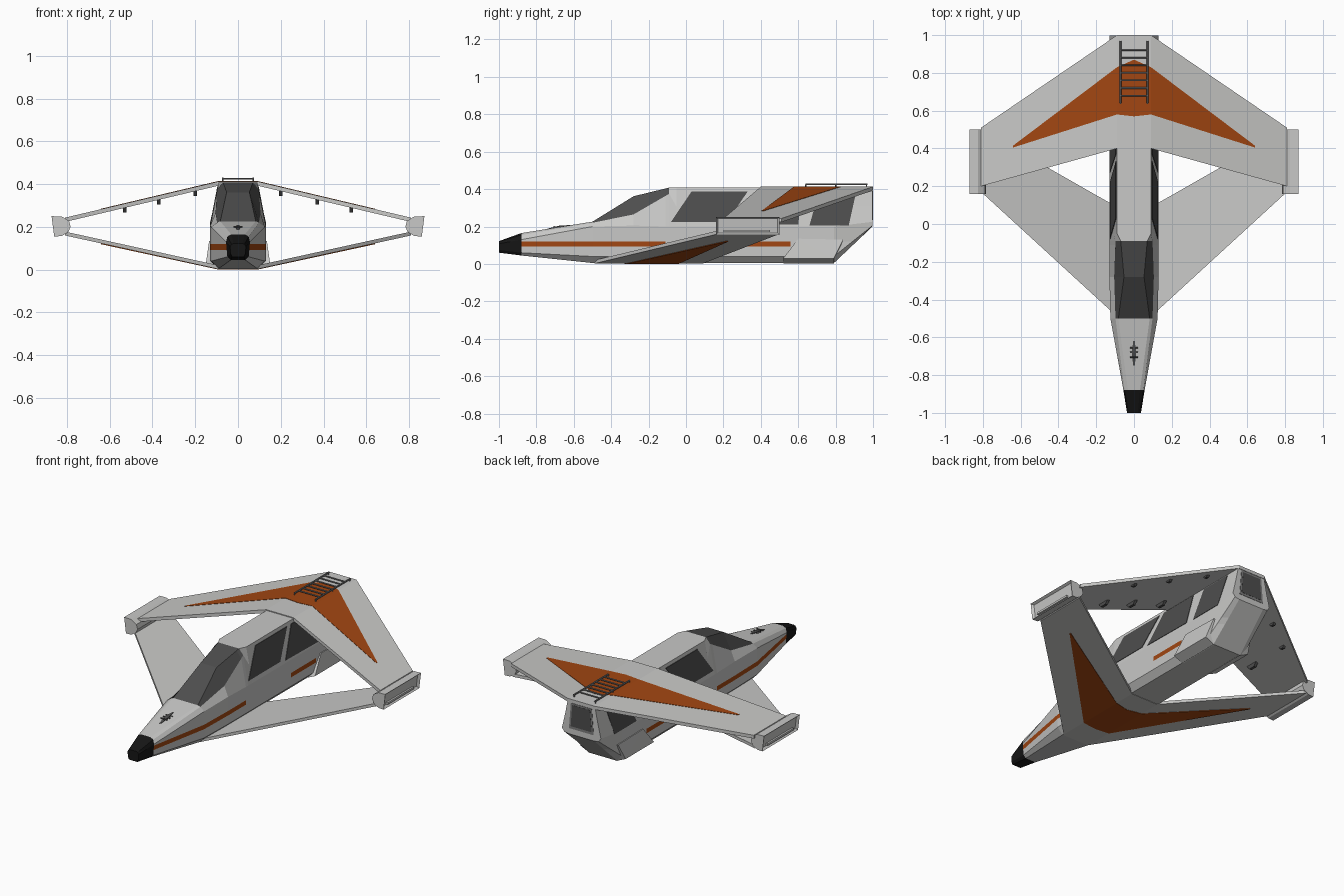
import bpy, bmesh, math
from mathutils import Vector

if "Cube" in bpy.data.objects:
    bpy.data.objects.remove(bpy.data.objects["Cube"])


def material(name, rgb):
    m = bpy.data.materials.new(name)
    m.diffuse_color = (*rgb, 1)
    m.use_nodes = True
    m.node_tree.nodes["Principled BSDF"].inputs["Base Color"].default_value = m.diffuse_color
    return m


GREY = material("light grey", (0.58, 0.58, 0.57))
ORANGE = material("burnt orange", (0.36, 0.062, 0.006))
GLASS = material("dark glass", (0.075, 0.075, 0.075))
BLACK = material("nose black", (0.008, 0.008, 0.008))
FRAME = material("frame grey", (0.2, 0.2, 0.2))


def finish(bm, name, mats, mirror=False):
    bmesh.ops.recalc_face_normals(bm, faces=bm.faces[:])
    me = bpy.data.meshes.new(name)
    bm.to_mesh(me)
    bm.free()
    ob = bpy.data.objects.new(name, me)
    bpy.context.collection.objects.link(ob)
    for m in mats:
        me.materials.append(m)
    if mirror:
        ob.modifiers.new("mirror", "MIRROR").use_clip = True
    return ob


def loft(bm, rings):
    """Skin closed rings and cap both ends; returns faces as rows."""
    vs = [[bm.verts.new(p) for p in r] for r in rings]
    n = len(vs[0])
    rows = [[bm.faces.new((a[i], a[(i + 1) % n], b[(i + 1) % n], b[i])) for i in range(n)]
            for a, b in zip(vs, vs[1:])]
    bm.faces.new(vs[0])
    bm.faces.new(vs[-1])
    return rows


def slab(name, cols, thick, mat):
    """Mirrored sheet: columns (x, y front, y rear, z bottom) from centre outwards."""
    bm = bmesh.new()
    rows = loft(bm, [[(x, a, z), (x, b, z), (x, b, z + thick), (x, a, z + thick)]
                     for x, a, b, z in cols])
    centre = [f for f in bm.faces if all(abs(v.co.x) < 1e-6 for v in f.verts)]
    bmesh.ops.delete(bm, geom=centre, context="FACES_ONLY")
    return finish(bm, name, [mat], True)


def box(bm, lo, hi):
    (x0, y0, z0), (x1, y1, z1) = lo, hi
    loft(bm, [[(x0, y, z0), (x1, y, z0), (x1, y, z1), (x0, y, z1)] for y in (y0, y1)])


def rod(bm, a, b, r, n=6):
    a, b = Vector(a), Vector(b)
    q = (b - a).to_track_quat("Z", "Y")
    ring = [q @ Vector((r * math.cos(t), r * math.sin(t), 0))
            for t in (2 * math.pi * i / n for i in range(n))]
    loft(bm, [[p + c for c in ring] for p in (a, b)])


# Fuselage: half sections (bottom, chine, waist, sill, roof) as (x, z)
side = [(.13, .2), (.11, .305), (.09, .408)]
sections = [
    (-1.0, [(.028, .06), (.035, .075), (.037, .108), (.03, .119), (.02, .122)]),
    (-.88, [(.034, .045), (.05, .06), (.056, .13), (.05, .155), (.032, .165)]),
    (-.5, [(.09, .005), (.125, .04), (.125, .2), (.098, .22), (.083, .226)]),
    (-.28, [(.095, .004), (.13, .04), (.13, .205), (.105, .265), (.053, .362)]),
    (-.09, [(.095, .004), (.13, .04), (.13, .2), (.098, .375), (.07, .408)]),
    (-.05, [(.095, .004), (.13, .04)] + side),
    (.79, [(.095, .004), (.13, .04)] + side),
    (.997, [(.085, .2), (.115, .205), (.13, .225), (.11, .31), (.09, .408)]),
]
bm = bmesh.new()
rows = loft(bm, [[(x, y, z) for x, z in s] + [(-x, y, z) for x, z in reversed(s)]
                 for y, s in sections])
# Canopy panes: inset roof and upper side faces between windscreen and roof
panes = [rows[r][i] for r in (2, 3) for i in (3, 4, 5)]
rim = bmesh.ops.inset_individual(bm, faces=panes, thickness=.006, depth=-.002)["faces"]
for f in rim:
    f.material_index = 4
for f in panes:
    f.material_index = 2
# Cut and colour the side stripes
for axis, cuts in ((2, (.093, .12)), (1, (-.11, .32, .56))):
    for c in cuts:
        co, no = [0, 0, 0], [0, 0, 0]
        co[axis], no[axis] = c, 1
        bmesh.ops.bisect_plane(bm, geom=bm.verts[:] + bm.edges[:] + bm.faces[:],
                               plane_co=co, plane_no=no)
bm.normal_update()
for f in bm.faces:
    c = f.calc_center_median()
    if c.y < -.88:
        f.material_index = 3
    elif (.093 < c.z < .12 and abs(f.normal.x) > .6
          and (c.y < -.11 or .32 < c.y < .56)):
        f.material_index = 1
finish(bm, "fuselage", [GREY, ORANGE, GLASS, BLACK, FRAME])

# Cabin side windows as thin plates on the sloping upper sides
windows = [
    [(-.08, .225), (.03, .388), (.33, .388), (.22, .225)],
    [(.27, .215), (.37, .388), (.62, .388), (.60, .21)],
    [(.66, .205), (.71, .385), (.91, .385), (.87, .205)],
]
for k, pts in enumerate(windows):
    bm = bmesh.new()
    loft(bm, [[(.13 - (z - .2) * .1905 + d, y, z) for y, z in pts] for d in (-.004, .003)])
    finish(bm, f"side_window_{k + 1}", [GLASS], True)

# Tail window with frame
for name, w, z0, z1, y, m in (("tail_window_frame", .082, .235, .39, .999, FRAME),
                              ("tail_window", .07, .25, .38, 1.0, GLASS)):
    bm = bmesh.new()
    loft(bm, [[(-w, d, z0), (w, d, z0), (w * .85, d, z1), (-w * .85, d, z1)]
              for d in (.995, y)])
    finish(bm, name, [m])

# Wings with orange chevrons (upper on top, lower underneath)
slab("upper_wing", [(0, .4, 1, .393), (.09, .4, 1, .393), (.81, .2, .51, .223)], .02, GREY)
slab("upper_chevron", [(0, .57, .87, .411), (.09, .58, .83, .411), (.64, .405, .415, .281)],
     .004, ORANGE)
slab("lower_wing", [(0, -.49, .09, .002), (.09, -.49, .09, .002), (.81, .17, .5, .16)],
     .018, GREY)
slab("lower_chevron", [(0, -.33, -.06, 0), (.09, -.32, -.04, 0), (.64, .215, .225, .1187)],
     .004, ORANGE)

# Wing tip pods: D profile with a recessed outer face
bm = bmesh.new()
prof = [(.872, .25), (.86, .155), (.825, .157), (.795, .175), (.783, .2), (.79, .228),
        (.825, .249)]
rows = loft(bm, [[(x, y, z) for x, z in prof] for y in (.16, .5)])
bmesh.ops.recalc_face_normals(bm, faces=bm.faces[:])
bmesh.ops.inset_individual(bm, faces=[rows[0][0]], thickness=.014, depth=-.014)
finish(bm, "wingtip_pod", [GREY], True)
bm = bmesh.new()
box(bm, (.845, .2, .17), (.86, .45, .182))
finish(bm, "wingtip_pod_slit", [GREY], True)

# Lower rear fairings
bm = bmesh.new()
for x, y, z in ((.15, .52, .03), (.15, .79, .03), (.135, .6, .135), (.135, .84, .13),
                (.09, .52, .003), (.09, .79, .003), (.09, .6, .135), (.09, .84, .13)):
    bm.verts.new((x, y, z))
bmesh.ops.convex_hull(bm, input=bm.verts[:])
finish(bm, "rear_fairing", [GREY], True)

# Hooks under the upper wing
bm = bmesh.new()
for x in (.2, .37, .53):
    zb = .393 - (x - .09) * .236
    front = .4 - (x - .09) * .278
    rear = 1 - (x - .09) * .68
    for y, l, d in ((front + .06, .08, .022), (rear - .09, .04, .012)):
        loft(bm, [[(x + s, y, zb + .004), (x + s, y + l, zb + .004),
                   (x + s, y + l * .75, zb - d), (x + s, y + l * .25, zb - d)]
                  for s in (-.008, .008)])
finish(bm, "wing_hooks", [GLASS], True)

# Roof ladder
bm = bmesh.new()
for s in (-1, 1):
    x = .071 * s
    rod(bm, (x, .64, .426), (x, .97, .426), .005)
    for y in (.64, .8, .965):
        rod(bm, (x, y, .408), (x, y, .426), .004)
for i in range(7):
    y = .68 + i * .04
    rod(bm, (-.071, y, .426), (.071, y, .426), .004)
finish(bm, "roof_ladder", [FRAME])

# Small sensor on the nose
bm = bmesh.new()
loft(bm, [[(-w, y, z - .012), (w, y, z - .012), (w, y, z + h), (-w, y, z + h)]
          for y, w, z, h in ((-.75, .004, .184, .002), (-.68, .012, .194, .01),
                             (-.62, .004, .206, .002))])
for y in (-.705, -.68, -.655):
    rod(bm, (-.022, y, .2), (.022, y, .2), .004)
finish(bm, "nose_sensor", [GLASS])
